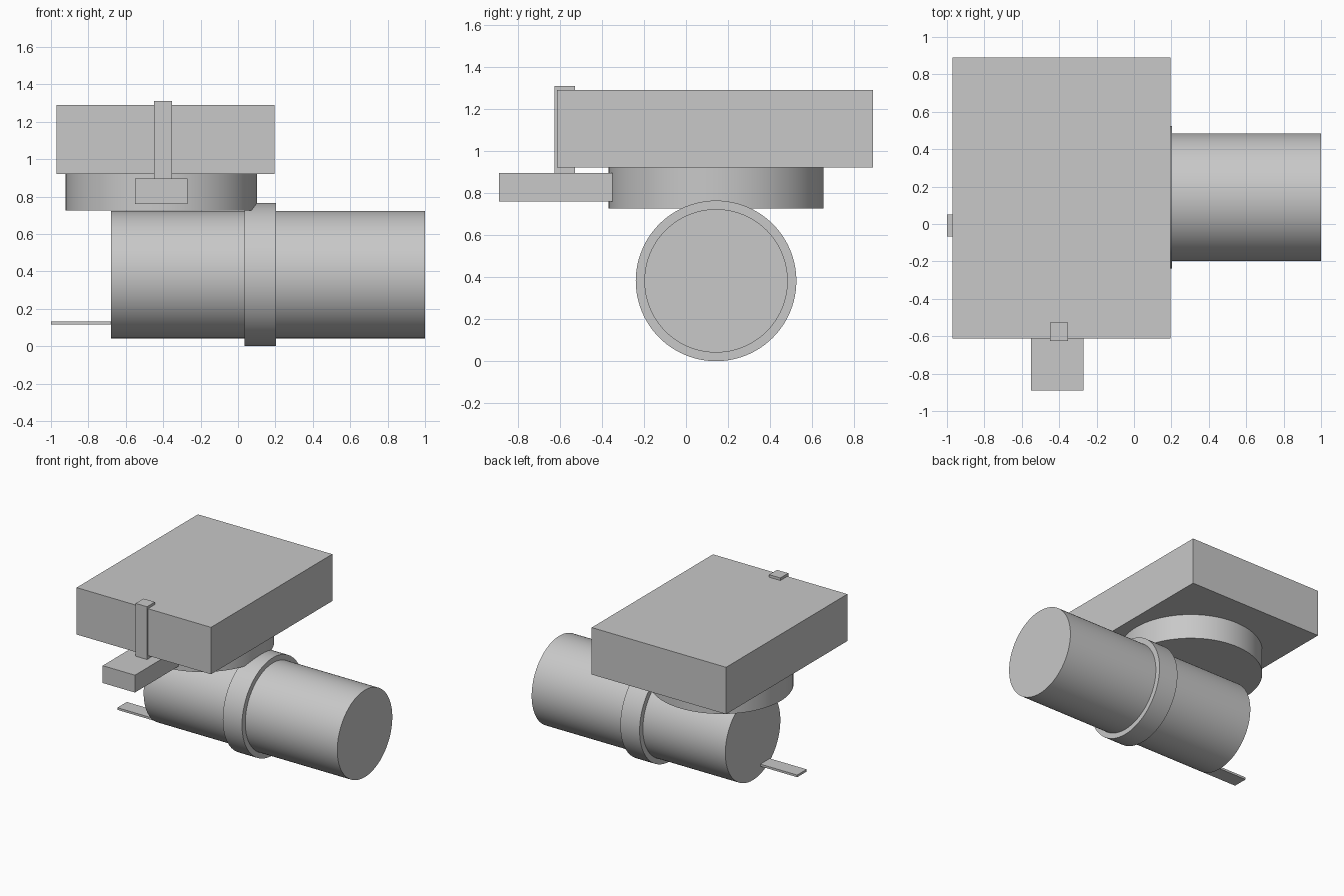
import bpy
import math
from mathutils import Vector

old = bpy.data.objects.get("Cube")
if old:
    bpy.data.objects.remove(old, do_unlink=True)

# Single plain grey finish
GREY = (0.58, 0.58, 0.58, 1.0)
grey = bpy.data.materials.new("plain grey")
grey.use_nodes = True
grey.diffuse_color = GREY
grey.node_tree.nodes["Principled BSDF"].inputs["Base Color"].default_value = GREY


def finish(name):
    obj = bpy.context.object
    obj.name = obj.data.name = name
    obj.data.materials.append(grey)
    return obj


def box(name, low, high):
    """Box spanning two opposite corners."""
    low, high = Vector(low), Vector(high)
    bpy.ops.mesh.primitive_cube_add(size=1, location=(low + high) / 2)
    obj = finish(name)
    obj.scale = high - low
    bpy.ops.object.transform_apply(location=False, rotation=False, scale=True)
    return obj


def cylinder(name, start, end, radius):
    """Smooth capped cylinder between two axis points."""
    start, end = Vector(start), Vector(end)
    axis = end - start
    bpy.ops.mesh.primitive_cylinder_add(
        vertices=96, radius=radius, depth=axis.length,
        location=(start + end) / 2,
        rotation=axis.to_track_quat("Z", "Y").to_euler())
    obj = finish(name)
    bpy.ops.object.shade_smooth_by_angle(angle=math.radians(30))
    return obj


# Shared centre line of the barrel and turntable
Y, Z = 0.143, 0.383

# Horizontal barrel with a raised collar
cylinder("barrel", (-0.68, Y, Z), (1.0, Y, Z), 0.341)
cylinder("barrel_collar", (0.035, Y, Z), (0.202, Y, Z), 0.382)

# Round turntable resting on the barrel, carrying the block
cylinder("turntable", (-0.41, Y, 0.727), (-0.41, Y, 0.922), 0.511)
box("top_block", (-0.971, -0.613, 0.922), (0.195, 0.89, 1.29))

# Front arm with an upright clip, and a thin tab on the barrel end
box("front_arm", (-0.551, -0.89, 0.76), (-0.271, -0.35, 0.896))
box("upright_clip", (-0.45, -0.625, 0.896), (-0.352, -0.527, 1.31))
box("end_tab", (-1.0, -0.067, 0.115), (-0.67, 0.05, 0.132))
